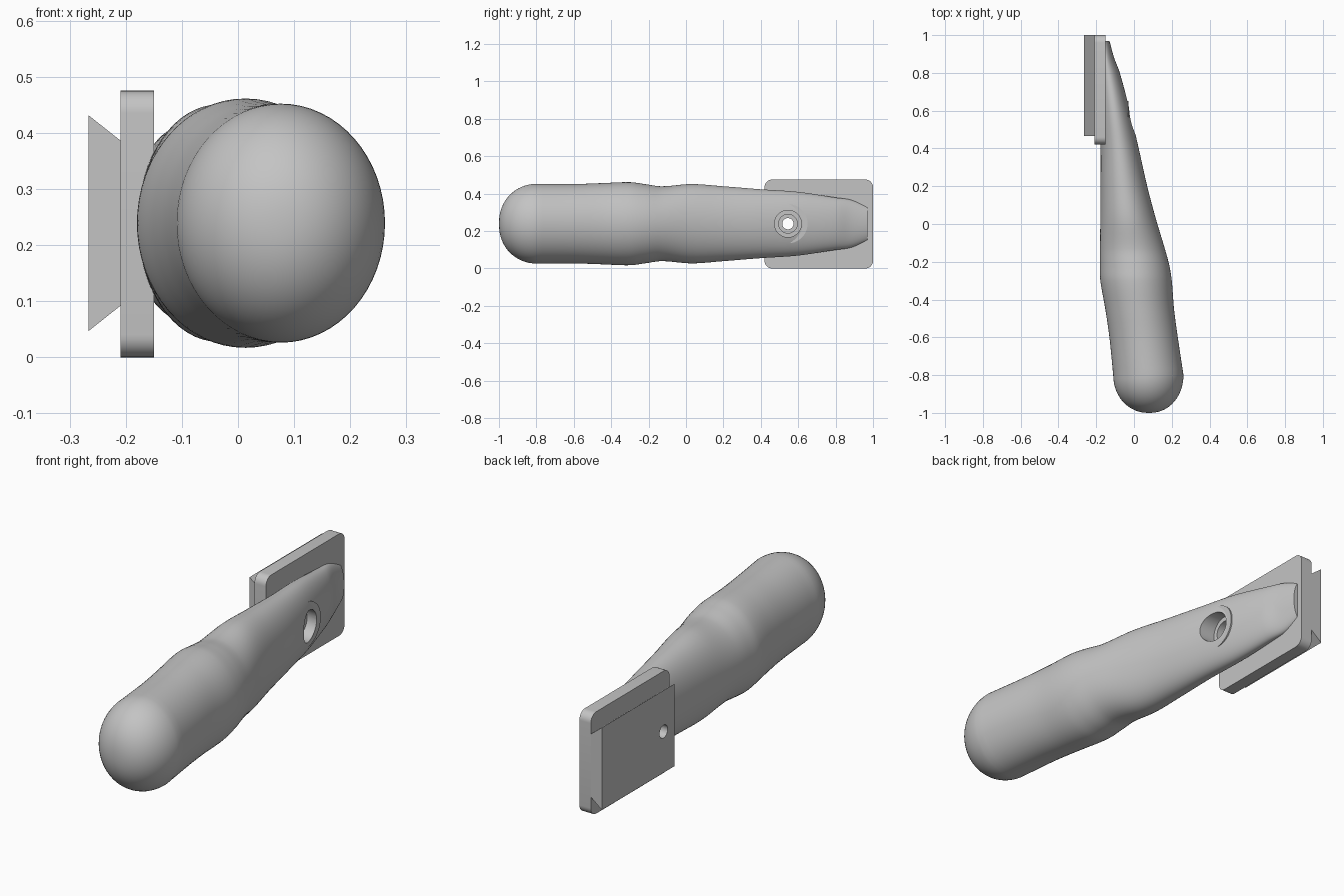
import bpy, bmesh, math
from mathutils import Matrix

cube = bpy.data.objects.get("Cube")
if cube:
    bpy.data.objects.remove(cube, do_unlink=True)

grey = bpy.data.materials.new("plain grey")
grey.use_nodes = True
COLOUR = (0.55, 0.55, 0.55, 1)
grey.diffuse_color = COLOUR
grey.node_tree.nodes["Principled BSDF"].inputs["Base Color"].default_value = COLOUR

MID_Z = 0.239
HOLE_Y = 0.545


def finish(name, bm):
    bmesh.ops.recalc_face_normals(bm, faces=bm.faces)
    mesh = bpy.data.meshes.new(name)
    bm.to_mesh(mesh)
    bm.free()
    mesh.materials.append(grey)
    obj = bpy.data.objects.new(name, mesh)
    bpy.context.collection.objects.link(obj)
    return obj


def prism(name, outline, offset):
    """Extrude a flat outline along an offset vector."""
    bm = bmesh.new()
    face = bm.faces.new([bm.verts.new(p) for p in outline])
    made = bmesh.ops.extrude_face_region(bm, geom=[face])["geom"]
    moved = [g for g in made if isinstance(g, bmesh.types.BMVert)]
    bmesh.ops.translate(bm, verts=moved, vec=offset)
    return finish(name, bm)


def cylinder(name, radius, x0, x1):
    """Cylinder along x on the screw axis."""
    bm = bmesh.new()
    place = Matrix.Translation(((x0 + x1) / 2, HOLE_Y, MID_Z)) @ Matrix.Rotation(math.pi / 2, 4, "Y")
    bmesh.ops.create_cone(bm, cap_ends=True, segments=48, radius1=radius,
                          radius2=radius, depth=x1 - x0, matrix=place)
    return finish(name, bm)


def smooth_section(t, stations):
    """Hermite blend of the neighbouring stations."""
    i = min(int(t), len(stations) - 2)
    f = t - i
    a, b = stations[i], stations[i + 1]
    before, after = stations[max(i - 1, 0)], stations[min(i + 2, len(stations) - 1)]
    span = b[0] - a[0]
    y = a[0] + span * f
    out = [y]
    for k in range(1, 4):
        m0 = (b[k] - before[k]) / (b[0] - before[0]) * span
        m1 = (after[k] - a[k]) / (after[0] - a[0]) * span
        out.append((2*f**3 - 3*f*f + 1) * a[k] + (f**3 - 2*f*f + f) * m0
                   + (3*f*f - 2*f**3) * b[k] + (f**3 - f*f) * m1)
    return out


# Grip: stations of y, low x, high x, half height
stations = [
    (-0.8, -0.11, 0.262, 0.213), (-0.6, -0.13, 0.232, 0.212),
    (-0.45, -0.152, 0.212, 0.217), (-0.3, -0.178, 0.2, 0.222),
    (-0.22, -0.18, 0.187, 0.212), (-0.13, -0.18, 0.163, 0.2),
    (0.03, -0.178, 0.115, 0.212), (0.2, -0.177, 0.07, 0.2),
    (0.4, -0.177, 0.025, 0.184), (0.6, -0.185, -0.022, 0.17),
    (0.8, -0.195, -0.075, 0.14), (0.88, -0.198, -0.105, 0.128),
    (0.97, -0.2, -0.13, 0.095)]
rings = []
for i in range(1, 16):                      # rounded butt end
    a = i / 16 * math.pi / 2
    s = math.sin(a) ** 0.92
    rings.append((-0.8 - 0.2 * math.cos(a), 0.08 - 0.19 * s, 0.08 + 0.182 * s, 0.213 * s))
STEPS = 6
rings += [smooth_section(j / STEPS, stations) for j in range((len(stations) - 1) * STEPS + 1)]

SIDES = 64
bm = bmesh.new()
loops = []
for y, low, high, half in rings:
    loops.append([bm.verts.new(((low + high) / 2 + (high - low) / 2 * math.cos(a), y,
                                MID_Z + half * math.sin(a)))
                  for a in (2 * math.pi * k / SIDES for k in range(SIDES))])
for p, q in zip(loops, loops[1:]):
    for k in range(SIDES):
        n = (k + 1) % SIDES
        bm.faces.new((p[k], p[n], q[n], q[k]))
tip = bm.verts.new((0.08, -1, MID_Z))
for k in range(SIDES):
    bm.faces.new((tip, loops[0][(k + 1) % SIDES], loops[0][k]))
bm.faces.new(loops[-1])
grip = finish("grip", bm)

# Collar around the screw recess
collar = cylinder("screw_collar", 0.105, -0.12, -0.028)

# Mounting plate with rounded corners
R = 0.04
outline = []
for cy, cz, start in ((1 - R, 0.475 - R, 0), (0.42 + R, 0.475 - R, 90),
                      (0.42 + R, R, 180), (1 - R, R, 270)):
    for k in range(9):
        a = math.radians(start + k * 90 / 8)
        outline.append((-0.209, cy + R * math.cos(a), cz + R * math.sin(a)))
plate = prism("mounting_plate", outline, (0.059, 0, 0))

# Dovetail rail on the outside of the plate
rail = prism("dovetail_rail",
             [(-0.266, 0.465, 0.047), (-0.266, 0.465, 0.431),
              (-0.208, 0.465, 0.385), (-0.208, 0.465, 0.093)], (0, 0.535, 0))

# Stepped screw hole through everything
cutters = [cylinder("hole_cutter", 0.03, -0.4, 0.3),
           cylinder("step_cutter", 0.05, -0.14, 0.3),
           cylinder("recess_cutter", 0.072, -0.075, 0.3)]
for obj in (grip, collar, plate, rail):
    bpy.ops.object.select_all(action="DESELECT")
    obj.select_set(True)
    bpy.context.view_layer.objects.active = obj
    for cutter in cutters:
        if obj in (plate, rail) and cutter is not cutters[0]:
            continue
        mod = obj.modifiers.new("cut", "BOOLEAN")
        mod.operation = "DIFFERENCE"
        mod.solver = "EXACT"
        mod.object = cutter
        bpy.ops.object.modifier_apply(modifier=mod.name)
    bpy.ops.object.shade_smooth_by_angle(angle=math.radians(35))
for cutter in cutters:
    bpy.data.objects.remove(cutter, do_unlink=True)
